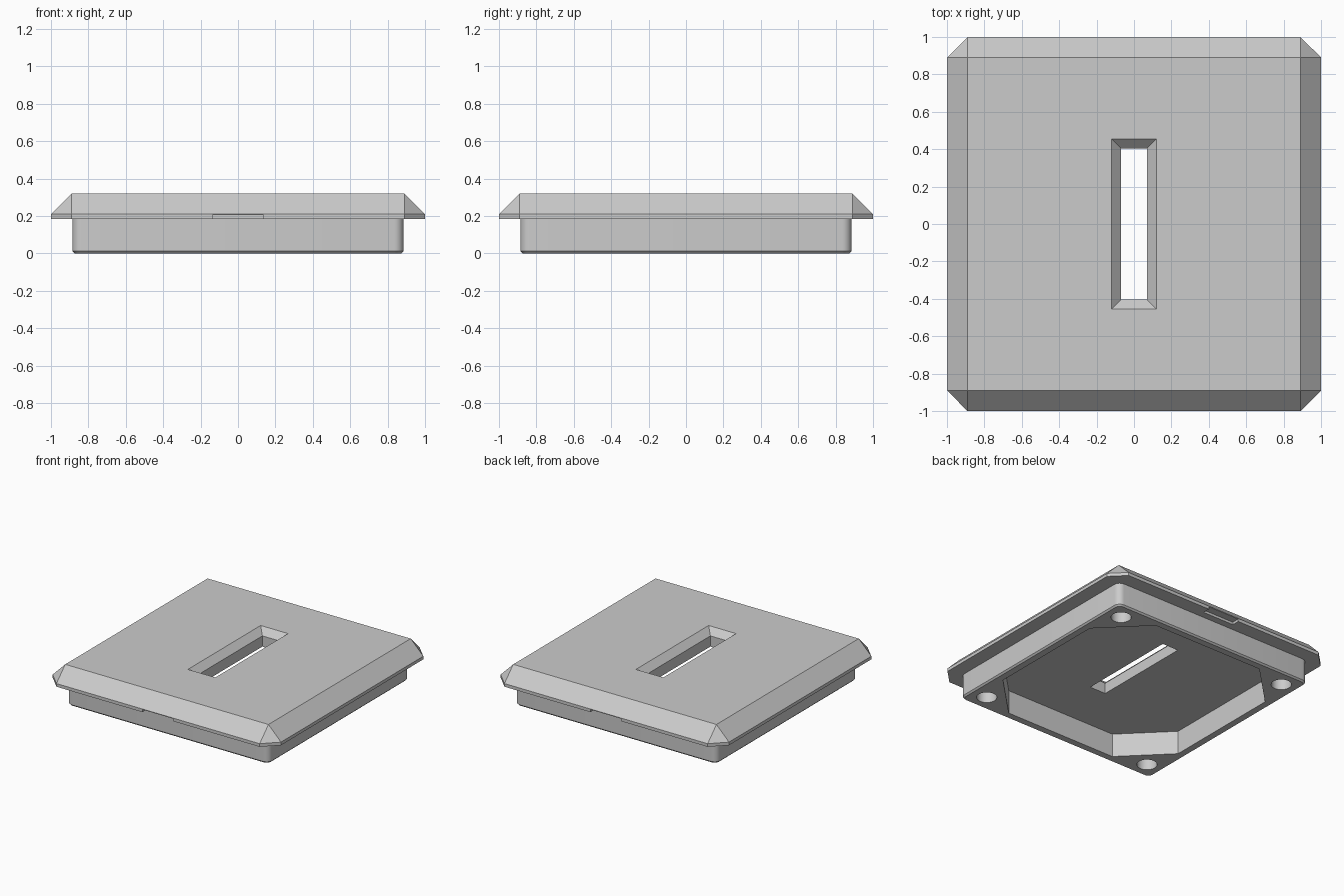
import bpy, bmesh, math

cube = bpy.data.objects.get("Cube")
if cube:
    bpy.data.objects.remove(cube, do_unlink=True)

GREY = (0.6, 0.6, 0.6, 1)
grey = bpy.data.materials.new("plain_grey")
grey.use_nodes = True
grey.diffuse_color = GREY
grey.node_tree.nodes["Principled BSDF"].inputs["Base Color"].default_value = GREY


def corner_rect(hx, hy, r=0.0, steps=1, cx=0.0, cy=0.0):
    """Rectangle outline; one step chamfers the corners, more steps round them."""
    points = []
    for i, (sx, sy) in enumerate([(1, 1), (-1, 1), (-1, -1), (1, -1)]):
        for k in range(steps + 1):
            a = math.pi / 2 * (i + k / steps)
            points.append((cx + sx * (hx - r) + r * math.cos(a),
                           cy + sy * (hy - r) + r * math.sin(a)))
    return points


def loft(name, layers):
    """Closed solid through matching outlines, each given with its height."""
    bm = bmesh.new()
    rings = [[bm.verts.new((x, y, z)) for x, y in ring] for ring, z in layers]
    n = len(rings[0])
    for low, high in zip(rings, rings[1:]):
        for i in range(n):
            j = (i + 1) % n
            bm.faces.new((low[i], low[j], high[j], high[i]))
    bm.faces.new(rings[0][::-1])
    bm.faces.new(rings[-1])
    bmesh.ops.remove_doubles(bm, verts=bm.verts[:], dist=1e-5)
    bmesh.ops.recalc_face_normals(bm, faces=bm.faces[:])
    mesh = bpy.data.meshes.new(name)
    bm.to_mesh(mesh)
    bm.free()
    mesh.materials.append(grey)
    obj = bpy.data.objects.new(name, mesh)
    bpy.context.collection.objects.link(obj)
    return obj


def activate(obj):
    bpy.ops.object.select_all(action='DESELECT')
    obj.select_set(True)
    bpy.context.view_layer.objects.active = obj


def cut(obj, cutter):
    """Subtract the cutter and discard it."""
    cutter.hide_render = True
    activate(obj)
    mod = obj.modifiers.new("cut", 'BOOLEAN')
    mod.operation = 'DIFFERENCE'
    mod.solver = 'EXACT'
    mod.object = cutter
    bpy.ops.object.modifier_apply(modifier=mod.name)
    bpy.data.objects.remove(cutter, do_unlink=True)


LIP = 0.185  # underside of the top plate

# Top plate with bevelled rim and clipped corners
rim = corner_rect(1, 1, 0.11)
top_plate = loft("top_plate", [(rim, LIP), (rim, 0.21),
                               (corner_rect(0.89, 0.89), 0.32)])

# Countersunk slot through the plate
slot = corner_rect(0.07, 0.405)
cut(top_plate, loft("slot_cutter", [(slot, 0.1), (slot, 0.27),
                                    (corner_rect(0.17, 0.505), 0.37)]))

# Shallow pry notches under the front and back lip
for side in (-1, 1):
    notch = corner_rect(0.137, 0.06, cy=side)
    cut(top_plate, loft("notch_cutter", [(notch, 0.1), (notch, 0.205)]))

# Base frame with rounded corners and a small bottom bevel
wall = corner_rect(0.885, 0.885, 0.05, 6)
base_frame = loft("base_frame", [(corner_rect(0.873, 0.873, 0.038, 6), 0),
                                 (wall, 0.012), (wall, LIP)])

# Eight-sided hollow leaving solid corner blocks
hollow = corner_rect(0.82, 0.82, 0.335)
cut(base_frame, loft("hollow_cutter", [(hollow, -0.1), (hollow, 0.3)]))

# Blind round sockets in the corner blocks
for sx in (-1, 1):
    for sy in (-1, 1):
        socket = corner_rect(0.073, 0.073, 0.073, 8, 0.75 * sx, 0.75 * sy)
        cut(base_frame, loft("socket_cutter", [(socket, -0.05), (socket, 0.11)]))

activate(base_frame)
bpy.ops.object.shade_smooth_by_angle(angle=math.radians(30))
